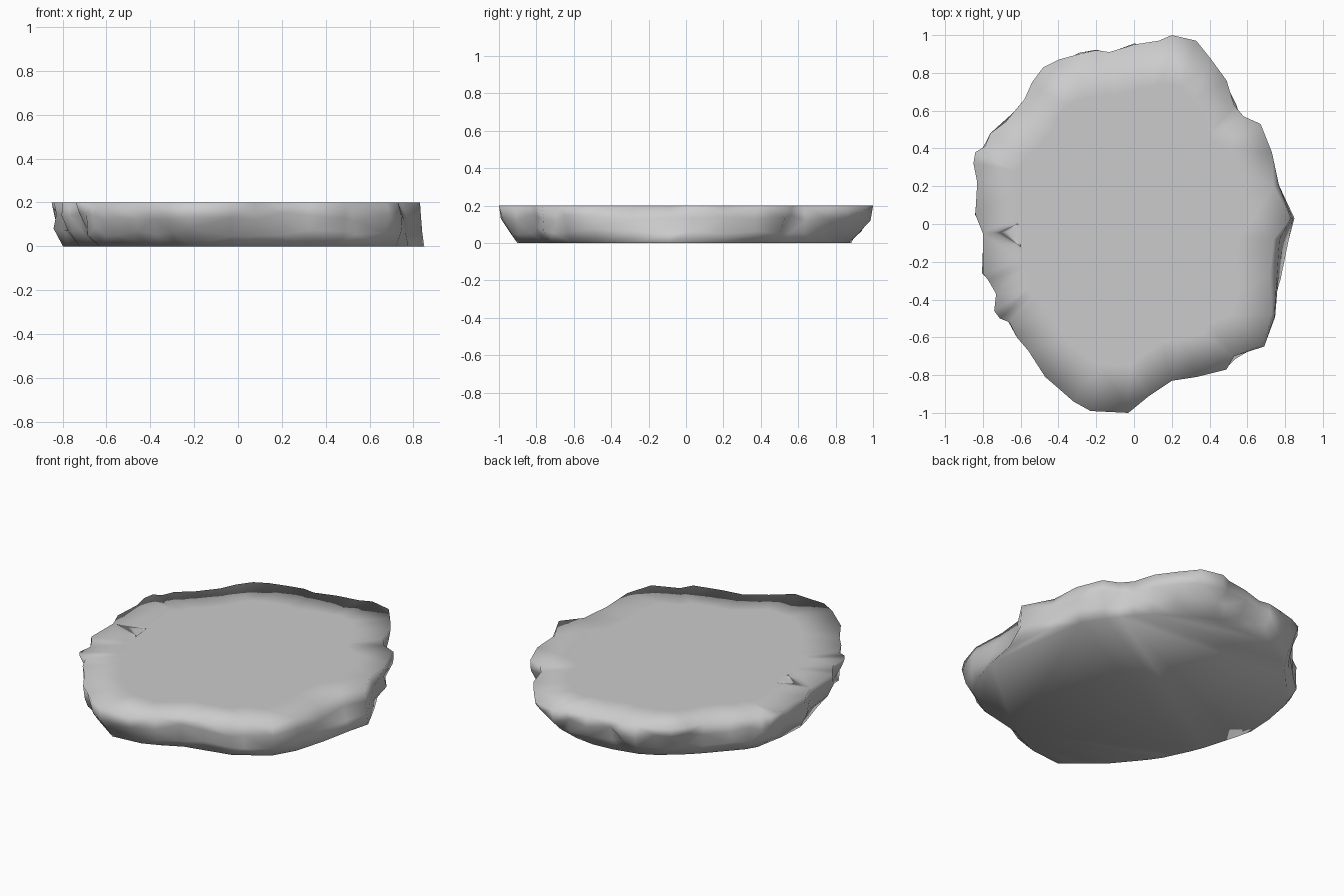
import bpy, bmesh, math, random

if "Cube" in bpy.data.objects:
    bpy.data.objects.remove(bpy.data.objects["Cube"])
random.seed(4)

# Outline of the upper rim, counter-clockwise from the right-hand tip
TOP = [(.83, .03), (.74, .20), (.73, .38), (.67, .53), (.58, .57), (.53, .63), (.49, .76),
       (.41, .87), (.33, .97), (.20, 1.0), (.13, .97), (0, .95), (-.13, .91), (-.20, .92),
       (-.29, .90), (-.40, .87), (-.48, .83), (-.54, .75), (-.58, .66), (-.68, .54),
       (-.76, .48), (-.79, .41), (-.84, .38), (-.85, .32), (-.83, .22), (-.84, .05),
       (-.80, -.05), (-.80, -.26), (-.77, -.30), (-.73, -.37), (-.74, -.46), (-.71, -.50),
       (-.66, -.52), (-.62, -.60), (-.56, -.67), (-.47, -.81), (-.40, -.87), (-.32, -.94),
       (-.23, -.99), (-.03, -1.0), (.08, -.91), (.20, -.83), (.33, -.81), (.49, -.77),
       (.53, -.70), (.68, -.64), (.73, -.48), (.72, -.27), (.74, -.08)]
# Coarser outline of the foot
FOOT = [(.85, .04), (.73, .28), (.62, .47), (.48, .65), (.33, .79), (.12, .87), (-.05, .89),
        (-.32, .83), (-.52, .67), (-.75, .42), (-.81, .10), (-.76, -.12), (-.70, -.30),
        (-.60, -.51), (-.43, -.72), (-.20, -.91), (0, -.88), (.20, -.78), (.45, -.73),
        (.66, -.60), (.76, -.40), (.79, -.20)]


def foot_radius(angle):
    """Distance from the centre to the foot outline in one direction."""
    d = (math.cos(angle), math.sin(angle))
    for (ax, ay), (bx, by) in zip(FOOT, FOOT[1:] + FOOT[:1]):
        ex, ey = bx - ax, by - ay
        det = d[0] * ey - d[1] * ex
        if abs(det) < 1e-9:
            continue
        r = (ax * ey - ay * ex) / det
        s = (ax * d[1] - ay * d[0]) / det
        if r > 0 and -1e-6 <= s <= 1 + 1e-6:
            return r
    return .8


bm = bmesh.new()

# Stacked rings: flat foot, two chipped rings in the wall, upper rim, flat top inset
rings = []
for z, mix, bulge, jitter in [(0, 0, 0, 0), (.065, .4, .012, .018),
                              (.135, .75, .008, .018), (.2, 1, 0, 0)]:
    ring = []
    for x, y in TOP:
        a = math.atan2(y, x)
        r = foot_radius(a) * (1 - mix) + math.hypot(x, y) * mix
        r += (bulge + random.uniform(-jitter, jitter)) * (abs(a) > .1)
        if abs(a) < .1:
            r = min(r, .845)
        if z == 0 and abs(a) < .1:
            r = .85
        dz = random.uniform(-jitter, jitter)
        ring.append(bm.verts.new((r * math.cos(a), r * math.sin(a), z + dz)))
    rings.append(ring)
rings.append([bm.verts.new((x * .75, y * .75, .2)) for x, y in TOP])

for lower, upper in zip(rings, rings[1:]):
    n = len(lower)
    for i in range(n):
        j = (i + 1) % n
        bm.faces.new((lower[i], lower[j], upper[j], upper[i]))
bm.faces.new(rings[-1])
bm.faces.new(rings[0][::-1])
bmesh.ops.triangulate(bm, faces=bm.faces[:])
bmesh.ops.recalc_face_normals(bm, faces=bm.faces[:])
for f in bm.faces:
    f.smooth = True

mesh = bpy.data.meshes.new("stone_slab")
bm.to_mesh(mesh)
bm.free()
slab = bpy.data.objects.new("stone_slab", mesh)
bpy.context.collection.objects.link(slab)
